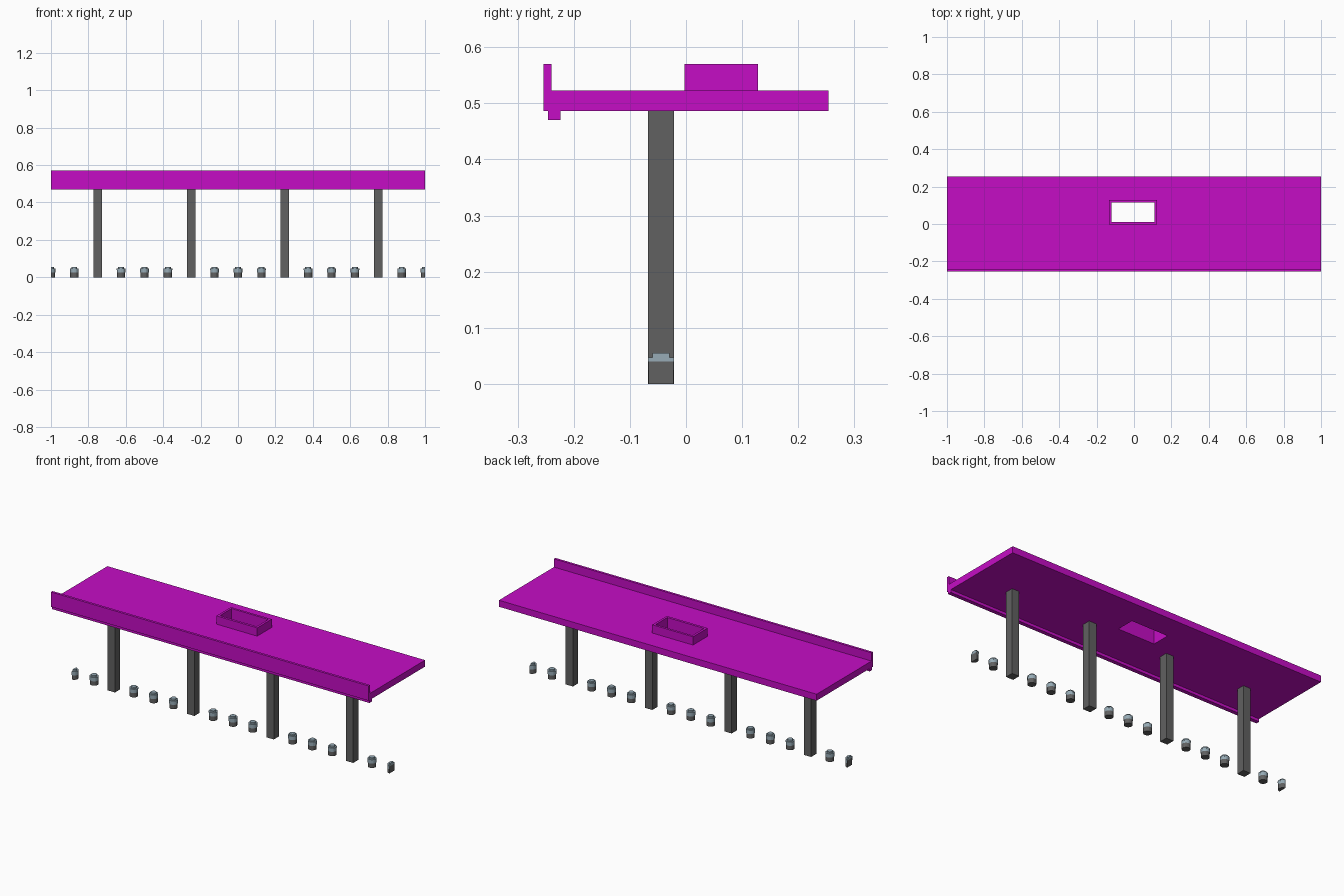
import bpy, bmesh, math

cube = bpy.data.objects.get("Cube")
if cube:
    bpy.data.objects.remove(cube, do_unlink=True)


def material(name, rgb):
    m = bpy.data.materials.new(name)
    m.use_nodes = True
    m.diffuse_color = (*rgb, 1)
    m.node_tree.nodes["Principled BSDF"].inputs["Base Color"].default_value = (*rgb, 1)
    return m


MAGENTA = material("magenta", (0.56, 0.004, 0.56))
GREY = material("dark grey", (0.12, 0.12, 0.12))
PALE = material("pale blue grey", (0.31, 0.41, 0.47))


def finish(name, bm, mats):
    bmesh.ops.recalc_face_normals(bm, faces=bm.faces)
    mesh = bpy.data.meshes.new(name)
    bm.to_mesh(mesh)
    bm.free()
    for m in mats:
        mesh.materials.append(m)
    ob = bpy.data.objects.new(name, mesh)
    bpy.context.collection.objects.link(ob)
    return ob


def box(name, x0, x1, y0, y1, z0, z1, mat):
    bm = bmesh.new()
    bmesh.ops.create_cube(bm, size=1)
    for v in bm.verts:
        v.co = ((x0 + x1) / 2 + v.co.x * (x1 - x0),
                (y0 + y1) / 2 + v.co.y * (y1 - y0),
                (z0 + z1) / 2 + v.co.z * (z1 - z0))
    return finish(name, bm, [mat])


def frame(name, outer, inner, z0, z1, mat):
    """Rectangular slab with a rectangular opening; rects are x0, x1, y0, y1."""
    bm = bmesh.new()

    def ring(r, z):
        x0, x1, y0, y1 = r
        return [bm.verts.new((x, y, z)) for x, y in ((x0, y0), (x1, y0), (x1, y1), (x0, y1))]

    loops = [ring(outer, z0), ring(outer, z1), ring(inner, z1), ring(inner, z0)]
    for a, b in zip(loops, loops[1:] + loops[:1]):
        for i in range(4):
            j = (i + 1) % 4
            bm.faces.new((a[i], a[j], b[j], b[i]))
    return finish(name, bm, [mat])


# Deck with its opening, the raised curb round it and the front edge
HOLE = (-0.121, 0.11, 0.011, 0.115)
frame("roof_deck", (-1, 1, -0.24, 0.254), HOLE, 0.486, 0.523, MAGENTA)
frame("opening_curb", (-0.134, 0.123, -0.003, 0.128), HOLE, 0.523, 0.57, MAGENTA)
box("front_parapet", -1, 1, -0.254, -0.24, 0.486, 0.57, MAGENTA)
box("front_drip_lip", -1, 1, -0.246, -0.224, 0.47, 0.486, MAGENTA)

# Columns
ROW_Y = -0.0445
for i, x in enumerate((-0.75, -0.25, 0.25, 0.75)):
    box(f"column_{i + 1}", x - 0.023, x + 0.023, ROW_Y - 0.0235, ROW_Y + 0.0235,
        0, 0.486, GREY)


# Low bollards: grey body, pale collar and stepped pale cap
def bollard(name, x):
    bm = bmesh.new()
    for r, z0, z1, mat in ((0.0220, 0, 0.04, 0), (0.0232, 0.025, 0.041, 1),
                           (0.0235, 0.04, 0.047, 1), (0.0155, 0.047, 0.055, 1)):
        part = bmesh.new()
        collar = z0 == 0.025
        bmesh.ops.create_cone(part, cap_ends=not collar, segments=16,
                              radius1=r, radius2=r, depth=z1 - z0)
        bmesh.ops.translate(part, verts=part.verts, vec=(x, ROW_Y, (z0 + z1) / 2))
        # Bollards at the ends are cut flush with the deck
        if abs(x) > 0.99:
            s = math.copysign(1, x)
            res = bmesh.ops.bisect_plane(
                part, geom=part.verts[:] + part.edges[:] + part.faces[:],
                plane_co=(s, 0, 0), plane_no=(s, 0, 0), clear_outer=True)
            if not collar:
                cut = [e for e in res["geom_cut"] if isinstance(e, bmesh.types.BMEdge)]
                bmesh.ops.holes_fill(part, edges=cut)
        for f in part.faces:
            f.material_index = mat
        bmesh.ops.recalc_face_normals(part, faces=part.faces)
        tmp = bpy.data.meshes.new("part")
        part.to_mesh(tmp)
        part.free()
        bm.from_mesh(tmp)
        bpy.data.meshes.remove(tmp)
    return finish(name, bm, [GREY, PALE])


for k in range(-8, 9):
    if k not in (-6, -2, 2, 6):
        bollard(f"bollard_{k + 9}", k * 0.125)
